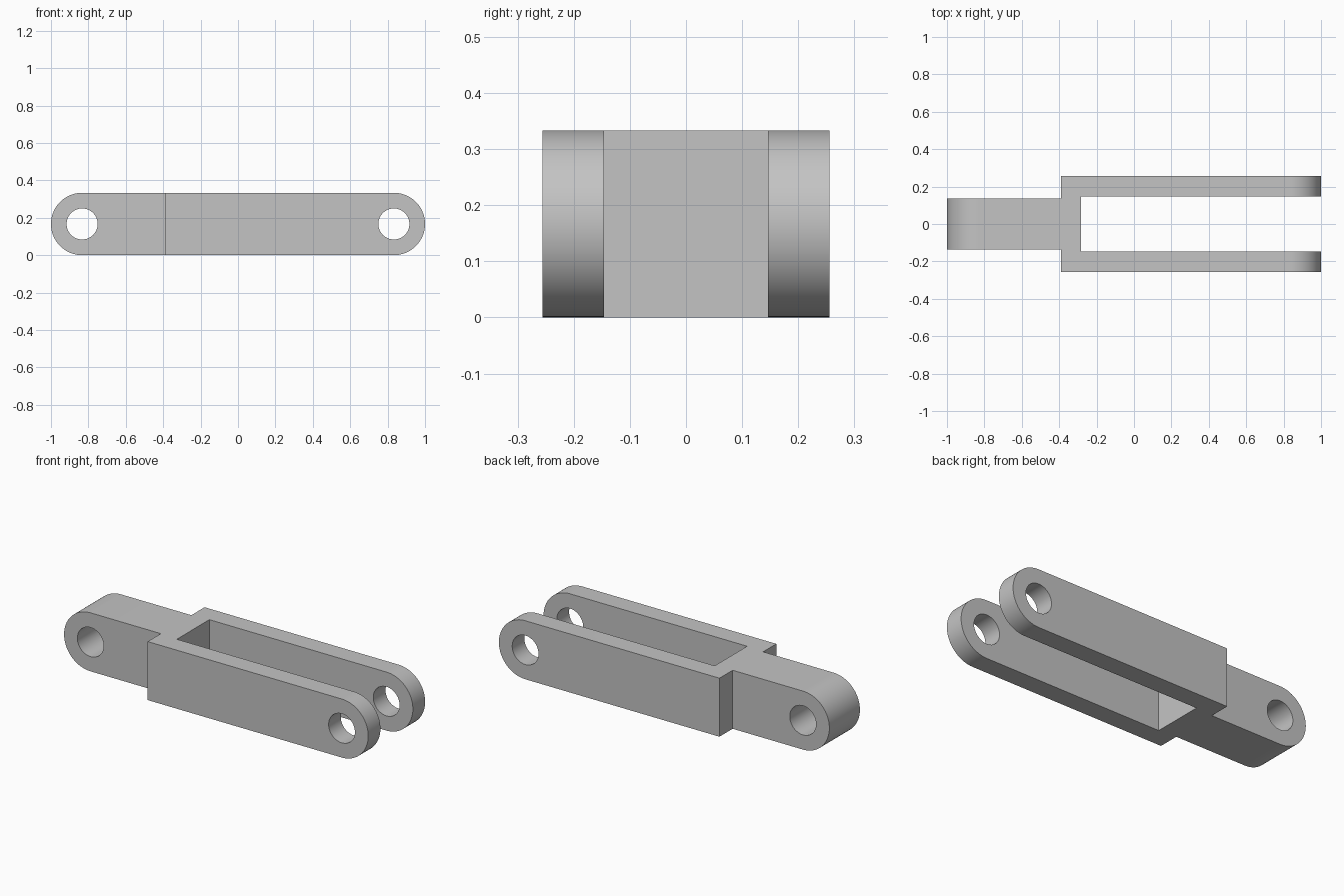
import bpy
import bmesh
import math
from mathutils import Matrix, Vector

cube = bpy.data.objects.get("Cube")
if cube:
    bpy.data.objects.remove(cube, do_unlink=True)

RADIUS = 1 / 6          # half height and end rounding
PIN_X = 1 - RADIUS      # pin hole centres
HOLE = 0.083
TONGUE, INNER, OUTER = 0.1375, 0.146, 0.256   # half widths
SHOULDER, SLOT = -0.39, -0.283                # crosspiece faces

steel = bpy.data.materials.new("plain grey")
steel.diffuse_color = (0.55, 0.55, 0.55, 1)
steel.use_nodes = True
steel.node_tree.nodes["Principled BSDF"].inputs["Base Color"].default_value = (0.55, 0.55, 0.55, 1)


def prism(name, points, direction):
    """Closed solid made by sweeping a flat outline along a direction."""
    bm = bmesh.new()
    face = bm.faces.new([bm.verts.new(p) for p in points])
    swept = bmesh.ops.extrude_face_region(bm, geom=[face])["geom"]
    bmesh.ops.translate(bm, vec=Vector(direction),
                        verts=[v for v in swept if isinstance(v, bmesh.types.BMVert)])
    bmesh.ops.recalc_face_normals(bm, faces=bm.faces)
    mesh = bpy.data.meshes.new(name)
    bm.to_mesh(mesh)
    bm.free()
    mesh.materials.append(steel)
    obj = bpy.data.objects.new(name, mesh)
    bpy.context.collection.objects.link(obj)
    return obj


def arc(cx, radius, start, sweep, steps, y):
    """Points on an upright circle around a pin centre."""
    angles = [math.radians(start + sweep * i / steps) for i in range(steps + 1)]
    return [(cx + radius * math.cos(a), y, RADIUS + radius * math.sin(a)) for a in angles]


def combine(target, tool, operation):
    """Apply a boolean and discard its helper."""
    tool.hide_render = True
    mod = target.modifiers.new(operation.lower(), "BOOLEAN")
    mod.operation, mod.object, mod.solver = operation, tool, "EXACT"
    bpy.context.view_layer.objects.active = target
    bpy.ops.object.modifier_apply(modifier=mod.name)
    bpy.data.objects.remove(tool, do_unlink=True)


# Plan outline: tongue, crosspiece and two prongs, mirrored across y
half = [(-1.1, TONGUE), (SHOULDER, TONGUE), (SHOULDER, OUTER),
        (1.1, OUTER), (1.1, INNER), (SLOT, INNER)]
plan = half + [(x, -y) for x, y in reversed(half)]
link = prism("clevis_link", [(x, y, -0.1) for x, y in plan], (0, 0, 0.6))

# Rounded side profile
side = arc(PIN_X, RADIUS, -90, 180, 40, -0.5) + arc(-PIN_X, RADIUS, 90, 180, 40, -0.5)
combine(link, prism("side_profile", side, (0, 1, 0)), "INTERSECT")

# Pin holes at both ends
for x in (-PIN_X, PIN_X):
    ring = arc(x, HOLE, 0, 360, 48, -0.5)[:-1]
    combine(link, prism("pin_hole_cutter", ring, (0, 1, 0)), "DIFFERENCE")

# Smooth curved walls, crisp edges
bpy.ops.object.select_all(action="DESELECT")
link.select_set(True)
bpy.context.view_layer.objects.active = link
bpy.ops.object.shade_smooth_by_angle(angle=math.radians(30))
